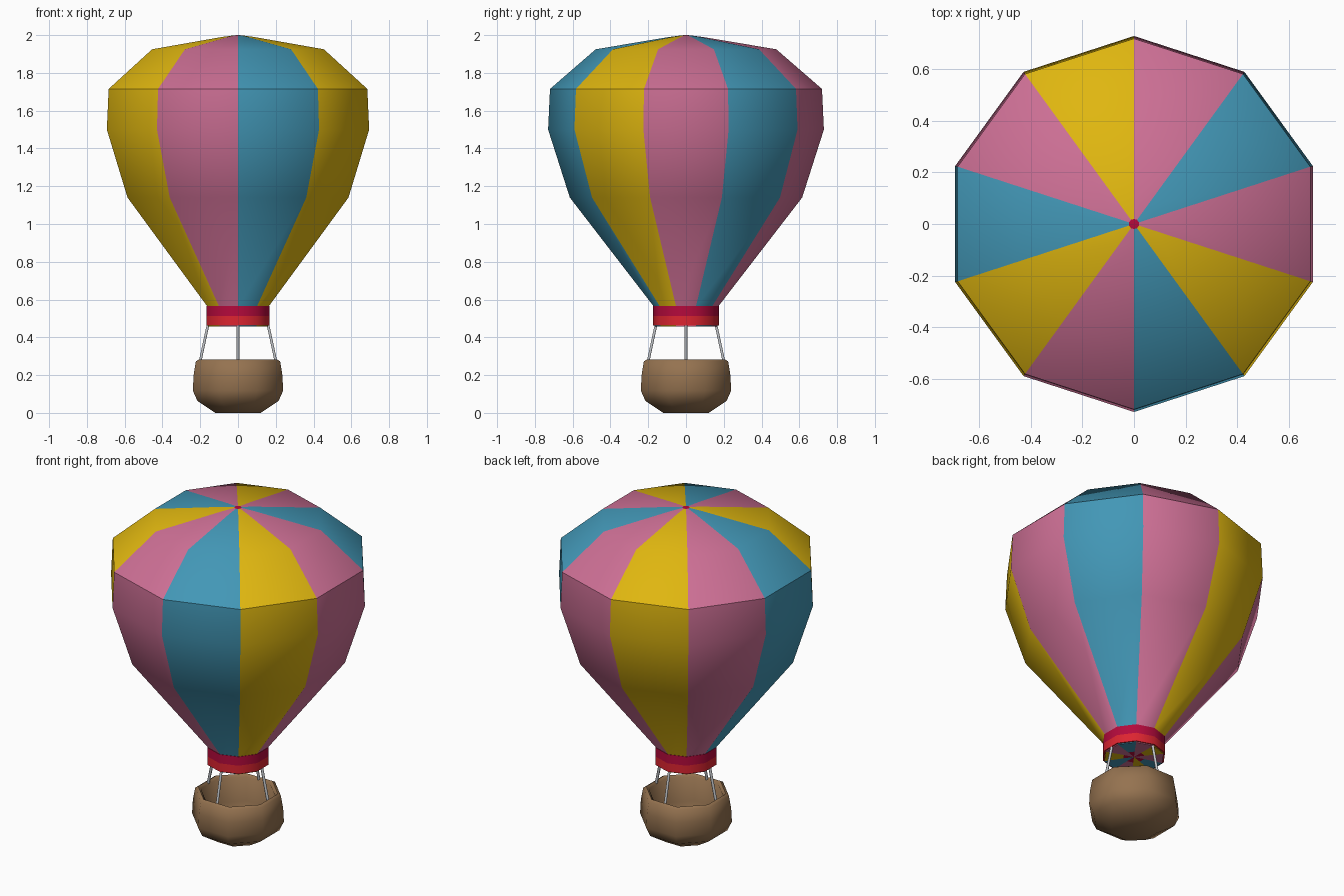
import bpy, bmesh, math
from mathutils import Vector

if "Cube" in bpy.data.objects:
    bpy.data.objects.remove(bpy.data.objects["Cube"])


def material(name, rgb):
    m = bpy.data.materials.new(name)
    m.diffuse_color = (*rgb, 1)
    m.use_nodes = True
    m.node_tree.nodes["Principled BSDF"].inputs["Base Color"].default_value = m.diffuse_color
    return m


YELLOW = material("yellow", (0.74, 0.47, 0.005))
PINK = material("pink", (0.61, 0.16, 0.30))
BLUE = material("blue", (0.055, 0.31, 0.47))
CRIMSON = material("crimson", (0.46, 0.003, 0.045))
RED = material("red", (0.72, 0.018, 0.03))
BROWN = material("brown", (0.30, 0.17, 0.08))
GREY = material("light grey", (0.55, 0.57, 0.60))


def lathe(name, profile, sides, start, mats, rule=None, closed=False, angle=45):
    """Revolve (radius, z) points; a radius of 0 becomes a pole."""
    bm = bmesh.new()
    rings = []
    for r, z in profile:
        if r == 0:
            rings.append([bm.verts.new((0, 0, z))] * sides)
        else:
            rings.append([bm.verts.new((r * math.cos(start + i * math.tau / sides),
                                        r * math.sin(start + i * math.tau / sides), z))
                          for i in range(sides)])
    pairs = list(zip(rings, rings[1:]))
    if closed:
        pairs.append((rings[-1], rings[0]))
    for k, (a, b) in enumerate(pairs):
        for i in range(sides):
            j = (i + 1) % sides
            face = bm.faces.new(list(dict.fromkeys((a[i], a[j], b[j], b[i]))))
            face.material_index = rule(k, i) if rule else 0
    bmesh.ops.recalc_face_normals(bm, faces=bm.faces)
    mesh = bpy.data.meshes.new(name)
    bm.to_mesh(mesh)
    bm.free()
    for m in mats:
        mesh.materials.append(m)
    ob = bpy.data.objects.new(name, mesh)
    bpy.context.collection.objects.link(ob)
    bpy.ops.object.select_all(action='DESELECT')
    ob.select_set(True)
    bpy.context.view_layer.objects.active = ob
    bpy.ops.object.shade_smooth_by_angle(angle=math.radians(angle))
    return ob


# Envelope: ten gores, closed at the mouth, small crimson centres at both poles
envelope_profile = [(0, 0.46), (0.06, 0.46), (0.168, 0.457), (0.168, 0.56),
                    (0.615, 1.14), (0.73, 1.50), (0.72, 1.715),
                    (0.478, 1.925), (0.09, 1.99), (0.02, 1.999), (0, 2.0)]
gores = [1, 2, 1, 0, 1, 2, 0, 1, 2, 0]      # counter-clockwise from +x
last = len(envelope_profile) - 2
lathe("envelope", envelope_profile, 10, math.radians(-18),
      [YELLOW, PINK, BLUE, CRIMSON],
      lambda k, i: 3 if k == last or (k == 0 and i % 2) else gores[i])

# Mouth band: two red stripes
for name, z0, z1, mat in (("lower_band", 0.462, 0.513, RED),
                          ("upper_band", 0.513, 0.567, CRIMSON)):
    lathe(name, [(0.160, z0), (0.176, z0), (0.176, z1), (0.160, z1)],
          10, math.radians(-18), [mat], closed=True, angle=40)

# Basket: hollow rounded octagon
octagon = 1 / math.cos(math.pi / 8)
basket_profile = [(0, 0), (0.12, 0), (0.215, 0.063), (0.239, 0.118), (0.235, 0.20),
                  (0.223, 0.273), (0.207, 0.283), (0.193, 0.270), (0.20, 0.12),
                  (0.17, 0.05), (0, 0.045)]
lathe("basket", [(r * octagon, z) for r, z in basket_profile], 8, math.pi / 8, [BROWN],
      angle=50)

# Ropes: one on each side, leaning in towards the mouth
for side, (dx, dy) in {"right": (1, 0), "left": (-1, 0),
                       "back": (0, 1), "front": (0, -1)}.items():
    low = Vector((dx * 0.202, dy * 0.202, 0.265))
    high = Vector((dx * 0.158, dy * 0.158, 0.47))
    axis = high - low
    rope = lathe(side + "_rope", [(0, 0), (0.008, 0), (0.008, axis.length), (0, axis.length)],
                 6, 0, [GREY], angle=65)
    rope.location = low
    rope.rotation_mode = 'QUATERNION'
    rope.rotation_quaternion = axis.to_track_quat('Z', 'Y')
